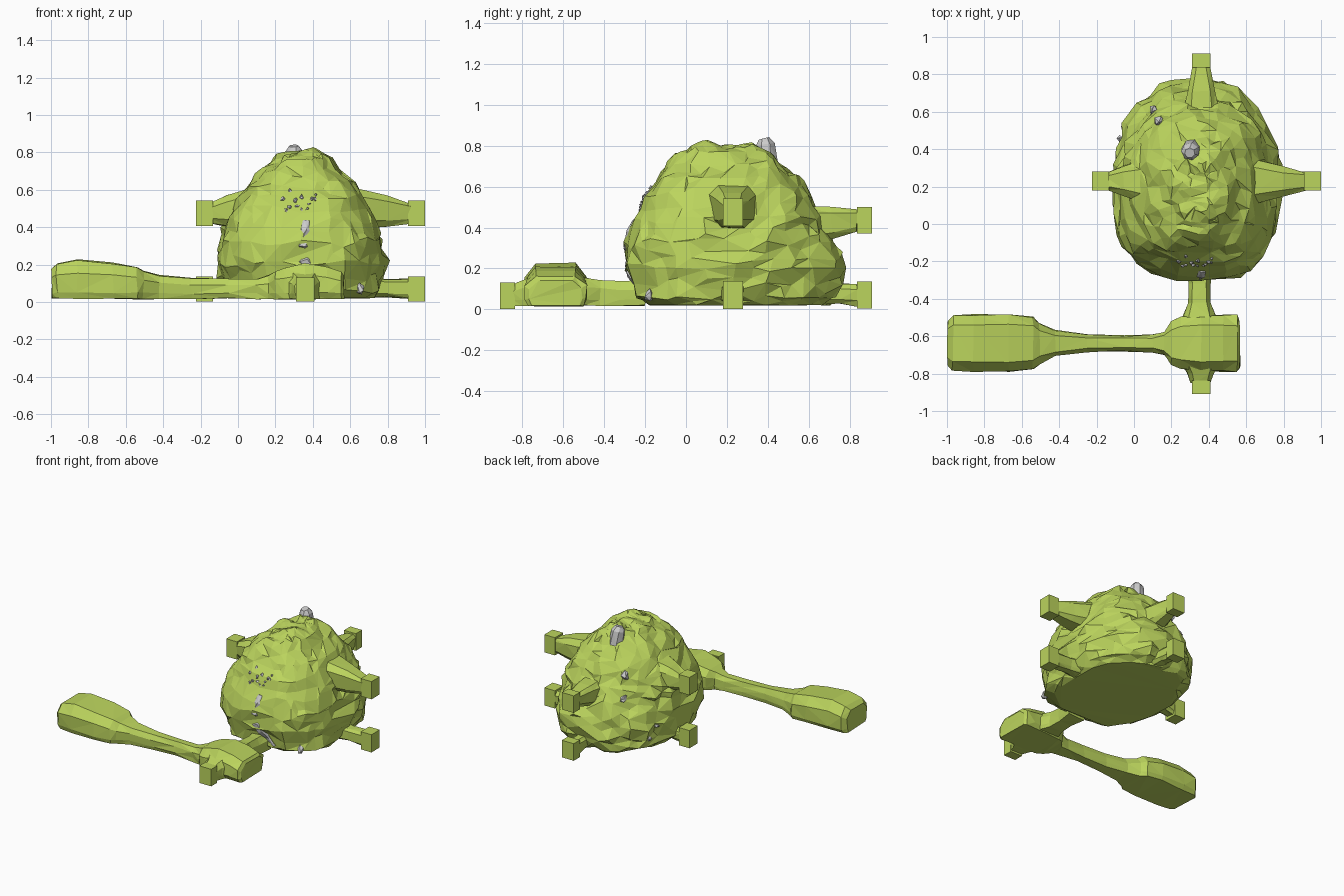
import bpy, bmesh, math, random
from mathutils import Vector, noise
from mathutils.bvhtree import BVHTree

if "Cube" in bpy.data.objects:
    bpy.data.objects.remove(bpy.data.objects["Cube"])

random.seed(4)
green = bpy.data.materials.new("leaf_green")
green.diffuse_color = (0.50, 0.66, 0.11, 1)
green.use_nodes = True
green.node_tree.nodes["Principled BSDF"].inputs["Base Color"].default_value = green.diffuse_color


def finish(name, bm, mat=None):
    bmesh.ops.recalc_face_normals(bm, faces=bm.faces)
    me = bpy.data.meshes.new(name)
    bm.to_mesh(me)
    bm.free()
    ob = bpy.data.objects.new(name, me)
    bpy.context.collection.objects.link(ob)
    if mat:
        me.materials.append(mat)
    return ob


def loft(name, rings, mat=None, jitter=0.0):
    """Skin a list of equal-length point rings and cap both ends."""
    bm = bmesh.new()
    rows = [[bm.verts.new(Vector(p) + jitter * Vector([random.uniform(-1, 1) for _ in range(3)]))
             for p in r] for r in rings]
    n = len(rows[0])
    for a, b in zip(rows, rows[1:]):
        for i in range(n):
            j = (i + 1) % n
            bm.faces.new((a[i], a[j], b[j], b[i]))
    bm.faces.new(rows[0])
    bm.faces.new(rows[-1])
    bmesh.ops.triangulate(bm, faces=bm.faces)
    return finish(name, bm, mat)


def box(name, centre, size, mat):
    bm = bmesh.new()
    bmesh.ops.create_cube(bm, size=1)
    bmesh.ops.scale(bm, vec=size, verts=bm.verts)
    bmesh.ops.translate(bm, vec=centre, verts=bm.verts)
    return finish(name, bm, mat)


def tube(name, path, mat=None, sides=6):
    """Round tube through (x, y, z, radius) points."""
    pts = [Vector(p[:3]) for p in path]
    rings = []
    for i, p in enumerate(pts):
        d = pts[min(i + 1, len(pts) - 1)] - pts[max(i - 1, 0)]
        q = d.to_track_quat('Z', 'Y')
        rings.append([p + q @ Vector((path[i][3] * math.cos(t), path[i][3] * math.sin(t), 0))
                      for t in [k * math.tau / sides for k in range(sides)]])
    return loft(name, rings, mat)


# Main mound: rings of z, x min, x max, y min, y max
levels = [(.02, -.04, .71, -.19, .68), (.06, -.09, .76, -.26, .74), (.20, -.11, .775, -.30, .765),
          (.33, -.09, .755, -.29, .735), (.45, -.05, .725, -.25, .67), (.55, .0, .675, -.20, .61),
          (.65, .08, .61, -.14, .54), (.75, .18, .51, -.06, .44), (.79, .23, .45, .0, .36),
          (.805, .30, .39, .10, .28)]
STEPS, SEG = 3, 44
rings = []
for k in range((len(levels) - 1) * STEPS + 1):
    i = min(k // STEPS, len(levels) - 2)
    f = k / STEPS - i
    z, x0, x1, y0, y1 = [a + (b - a) * f for a, b in zip(levels[i], levels[i + 1])]
    ring = []
    for s in range(SEG):
        t = s * math.tau / SEG
        c, d = math.cos(t), math.sin(t)
        e = 2 / 2.8 if d < 0 else 2 / 2.2
        px = math.copysign(abs(c) ** e, c) * (x1 - x0) / 2
        py = math.copysign(abs(d) ** e, d) * (y1 - y0) / 2
        p = Vector((px + (x0 + x1) / 2, py + (y0 + y1) / 2, z))
        # craggier low down towards the back
        rough = 0.045 if (z < 0.45 and p.y > 0.05) else 0.02
        amp = noise.noise(p * 4.5) * 0.035 + noise.noise(p * 12) * rough
        out = Vector((px, py, 0.15 * (z > 0.6))).normalized()
        p += out * amp
        if z > 0.03:
            p.z += noise.noise(p * 11 + Vector((5, 5, 5))) * 0.022
            p += Vector([random.uniform(-.006, .006) for _ in range(3)])
        ring.append(p)
    rings.append(ring)
mound = loft("mound", rings, green)
dec = mound.modifiers.new("facet", 'DECIMATE')
dec.ratio = 0.42

# Square-ended connectors: flared neck from the mound plus an end block
MX, MY = 0.36, 0.23


def connector(name, axis, sign, end, root, zc, z_root, flare):
    def sec(along, w, h, z):
        pts = [(-w, -h * .6), (-w, h * .6), (-w * .6, h), (w * .6, h), (w, h * .6),
               (w, -h * .6), (w * .6, -h), (-w * .6, -h)]
        return [(along, MY + a, z + b) if axis == 0 else (MX + a, along, z + b) for a, b in pts]
    near = end - sign * 0.07
    mid = root + (near - root) * 0.55
    loft(name + "_neck", [sec(root, flare * 1.15, flare, z_root),
                          sec(mid, flare * .75, flare * .8, (zc + z_root) / 2),
                          sec(near, .045, .052, zc)], green, 0.006)
    centre = (end - sign * .045, MY, zc) if axis == 0 else (MX, end - sign * .037, zc)
    size = (.09, .10, .135) if axis == 0 else (.10, .075, .13)
    box(name + "_block", centre, size, green)


for side, sign, end, root in (("left", -1, -.225, .07), ("right", 1, 1.0, .63)):
    connector(side + "_upper", 0, sign, end, root, .475, .50, .105)
    connector(side + "_lower", 0, sign, end, root, .070, .085, .06)
connector("back_upper", 1, 1, .91, .55, .435, .41, .095)
connector("back_lower", 1, 1, .91, .64, .070, .085, .06)


# Front limb: flat-bottomed sections of position, half width, top height
def slab(pos, w, h, axis, centre):
    b = .018
    side = b + (h - b) * .68
    pts = [(-w * .9, b), (-w, b + .03), (-w, side), (-w * .65, h), (w * .65, h),
           (w, side), (w, b + .03), (w * .9, b)]
    return [(pos, centre + a, z) if axis == 0 else (centre + a, pos, z) for a, z in pts]


limb = [(-.995, .115, .18), (-.97, .145, .207), (-.86, .152, .224), (-.67, .152, .207), (-.54, .142, .185),
        (-.505, .11, .165), (-.42, .068, .142), (-.25, .045, .13), (-.05, .041, .122), (.10, .047, .125),
        (.165, .062, .14), (.20, .115, .165), (.25, .14, .185), (.36, .148, .208), (.48, .15, .19),
        (.55, .15, .165), (.565, .13, .14)]
loft("front_limb", [slab(p, w, h, 0, -.637) for p, w, h in limb], green, 0.005)

# Link between mound and limb, and the front connector
link = [(-.20, .075, .14), (-.32, .06, .135), (-.42, .06, .14), (-.50, .09, .155)]
loft("limb_link", [slab(p, w, h, 1, .35) for p, w, h in link], green, 0.004)
stub = [(-.75, .10, .16), (-.80, .07, .14), (-.85, .05, .12)]
loft("front_neck", [slab(p, w, h, 1, .355) for p, w, h in stub], green, 0.003)
box("front_block", (MX, -.873, .067), (.10, .072, .13), green)

# Grey stub on top
tube("top_stub", [(.32, .42, .60, .055), (.307, .40, .71, .053), (.30, .388, .805, .048),
                  (.298, .38, .835, .028)], sides=7)

# Surface lookup so grey details sit on the mound
bpy.context.view_layer.update()
tree = BVHTree.FromObject(mound, bpy.context.evaluated_depsgraph_get())


def hit(origin, direction):
    return tree.ray_cast(Vector(origin), Vector(direction))[0]


# Grey root running down the front face, mostly sunk in
root_path = []
for x, z, r in ((.365, .43, .025), (.36, .38, .036), (.345, .30, .045), (.35, .23, .052),
                (.385, .18, .048), (.43, .13, .035), (.48, .07, .015)):
    p = hit((x, -2, z), (0, 1, 0))
    if p:
        root_path.append((p.x, p.y + r * .75, p.z, r))
tube("front_root", root_path, sides=8)

# Small grey chips breaking the surface
rays = [((random.uniform(.24, .42), -2, random.uniform(.47, .62)), (0, 1, 0), .011) for _ in range(16)]
rays += [((.1, .6, 2), (0, 0, -1), .03), ((.13, .54, 2), (0, 0, -1), .03), ((-2, .45, .2), (1, 0, 0), .025),
         ((-2, .52, .12), (1, 0, 0), .025), ((2, -.18, .07), (-1, 0, 0), .025)]
bm = bmesh.new()
for o, d, size in rays:
    p = hit(o, d)
    if p:
        made = bmesh.ops.create_icosphere(bm, subdivisions=1, radius=size)["verts"]
        bmesh.ops.scale(bm, vec=[random.uniform(.5, 1.2) for _ in range(3)], verts=made)
        bmesh.ops.translate(bm, vec=p, verts=made)
        for v in made:
            v.co += Vector([random.uniform(-.4, .4) * size for _ in range(3)])
finish("grey_chips", bm)
